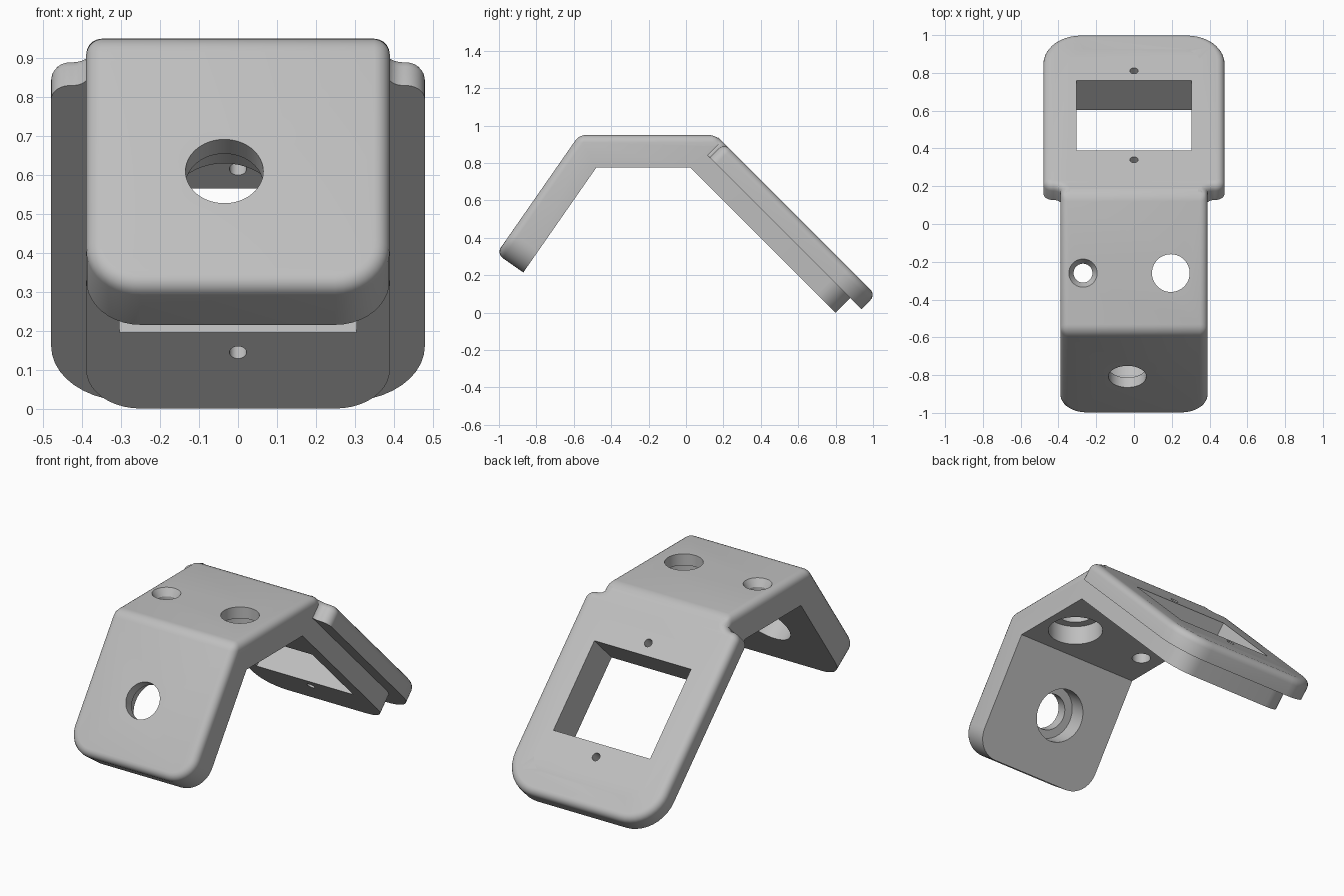
import bpy, bmesh, math
from mathutils import Matrix, Vector

cube = bpy.data.objects.get("Cube")
if cube:
    bpy.data.objects.remove(cube, do_unlink=True)

grey = bpy.data.materials.new("light_grey")
grey.use_nodes = True
grey.diffuse_color = (0.52, 0.52, 0.52, 1)
grey.node_tree.nodes["Principled BSDF"].inputs["Base Color"].default_value = (0.52, 0.52, 0.52, 1)

FILLET = 0.04
FRONT = Matrix.Rotation(math.radians(55), 4, 'X')   # front panel frame, local z points outward
BACK = Matrix.Rotation(math.radians(-45), 4, 'X')   # back panel frame


def add_object(name, bm):
    bmesh.ops.recalc_face_normals(bm, faces=bm.faces)
    mesh = bpy.data.meshes.new(name)
    bm.to_mesh(mesh)
    bm.free()
    obj = bpy.data.objects.new(name, mesh)
    bpy.context.collection.objects.link(obj)
    mesh.materials.append(grey)
    return obj


def prism(points, offset):
    """Extrude a closed outline of 3D points by an offset."""
    bm = bmesh.new()
    face = bm.faces.new([bm.verts.new(p) for p in points])
    new = bmesh.ops.extrude_face_region(bm, geom=[face])["geom"]
    bmesh.ops.translate(bm, verts=[v for v in new if isinstance(v, bmesh.types.BMVert)], vec=offset)
    bmesh.ops.recalc_face_normals(bm, faces=bm.faces)
    return bm


def round_edges(bm, edges, radius, segments):
    bmesh.ops.bevel(bm, geom=edges, offset=radius, offset_type='OFFSET', affect='EDGES',
                    segments=segments, profile=0.5, clamp_overlap=False)
    bm.normal_update()


def outer_edges(bm, normals):
    """Edges that border a face pointing along one of the normals."""
    return [e for e in bm.edges
            if any(f.normal.dot(n) > 0.99 for f in e.link_faces for n in normals)]


def rounded(corners, steps=10):
    """Outline with each corner (x, y, radius) replaced by an arc."""
    out = []
    for i, (x, y, r) in enumerate(corners):
        p = Vector((x, y, 0))
        if r == 0:
            out.append(p)
            continue
        a = (Vector((*corners[i - 1][:2], 0)) - p).normalized()
        b = (Vector((*corners[(i + 1) % len(corners)][:2], 0)) - p).normalized()
        for k in range(steps + 1):
            t = k / steps * math.pi / 2
            out.append(p + a * r * (1 - math.sin(t)) + b * r * (1 - math.cos(t)))
    return out


def boolean(target, other, operation):
    mod = target.modifiers.new(operation, 'BOOLEAN')
    mod.operation, mod.solver, mod.object = operation, 'EXACT', other
    bpy.context.view_layer.objects.active = target
    bpy.ops.object.modifier_apply(modifier=mod.name)
    bpy.data.objects.remove(other, do_unlink=True)


# Bent strip: front panel, top and back block in one profile
half = 0.39
profile = [(-0.571, 0.95), (0.16, 0.95), (0.955, 0.155), (0.8, 0), (0.025, 0.775),
           (-0.48, 0.775), (-0.87, 0.215), (-1.013, 0.315)]
bm = prism([(-half, y, z) for y, z in profile], (2 * half, 0, 0))
tips = [e for e in bm.edges
        if abs(e.verts[0].co.x - e.verts[1].co.x) < 0.01
        and all(v.co.z < 0.4 for v in e.verts)]
round_edges(bm, tips, 0.14, 10)
up = Vector((0, 0, 1))
round_edges(bm, outer_edges(bm, [up, FRONT @ up, BACK @ up]), FILLET, 5)
bracket = add_object("bracket", bm)

# Wide back plate with a neck and rounded shoulders
w_top, w_mid = 1.11 / math.sqrt(2), 0.957 / math.sqrt(2)
side = [(0.38, 0.55, 0), (0.38, 0.497, 0.045), (0.48, 0.497, 0.05), (0.48, -0.65, 0.2)]
corners = side + [(-x, y, r) for x, y, r in reversed(side)]
bm = prism([p + up * w_mid for p in rounded(corners)], (0, 0, w_top - w_mid))
round_edges(bm, outer_edges(bm, [up]), FILLET, 5)
# the back frame has local y pointing up the slope
bmesh.ops.transform(bm, matrix=BACK @ Matrix.Scale(1, 4), verts=bm.verts)
# flip along the slope so the shoulders sit at the bend
slope = BACK @ Vector((0, 1, 0))
for v in bm.verts:
    v.co -= 2 * slope * v.co.dot(slope)
boolean(bracket, add_object("back_plate", bm), 'UNION')


def cut_hole(frame, x, y, z_low, z_high, r_low, r_high=None):
    bm = bmesh.new()
    bmesh.ops.create_cone(bm, cap_ends=True, segments=48, radius1=r_low,
                          radius2=r_high or r_low, depth=z_high - z_low,
                          matrix=frame @ Matrix.Translation((x, y, (z_low + z_high) / 2)))
    boolean(bracket, add_object("hole_cutter", bm), 'DIFFERENCE')


# Window in the back panel
bm = bmesh.new()
bmesh.ops.create_cube(bm, size=1, matrix=BACK @ Matrix.Translation((0, 0.028, 0.68))
                      @ Matrix.Diagonal((0.61, 0.523, 0.6, 1)))
boolean(bracket, add_object("window_cutter", bm), 'DIFFERENCE')

# Screw holes above and below the window
for y in (-0.304, 0.362):
    cut_hole(BACK, 0, y, 0.4, 1, 0.022)

# Top: large hole counterbored from below, small countersunk hole
TOP = Matrix.Identity(4)
cut_hole(TOP, 0.195, -0.26, 0.6, 1.1, 0.1)
cut_hole(TOP, 0.195, -0.26, 0.7, 0.885, 0.147)
cut_hole(TOP, -0.27, -0.26, 0.6, 1.1, 0.05)
cut_hole(TOP, -0.27, -0.26, 0.91, 0.955, 0.05, 0.078)

# Front panel: large hole counterbored from inside
centre = FRONT.inverted() @ Vector((-0.035, -0.809, 0.61))
cut_hole(FRONT, centre.x, centre.y, centre.z - 0.3, centre.z + 0.1, 0.1)
cut_hole(FRONT, centre.x, centre.y, centre.z - 0.3, centre.z - 0.065, 0.147)

# Smooth fillets, sharp edges kept
bpy.ops.object.select_all(action='DESELECT')
bracket.select_set(True)
bpy.context.view_layer.objects.active = bracket
bpy.ops.object.shade_smooth_by_angle(angle=math.radians(30))
